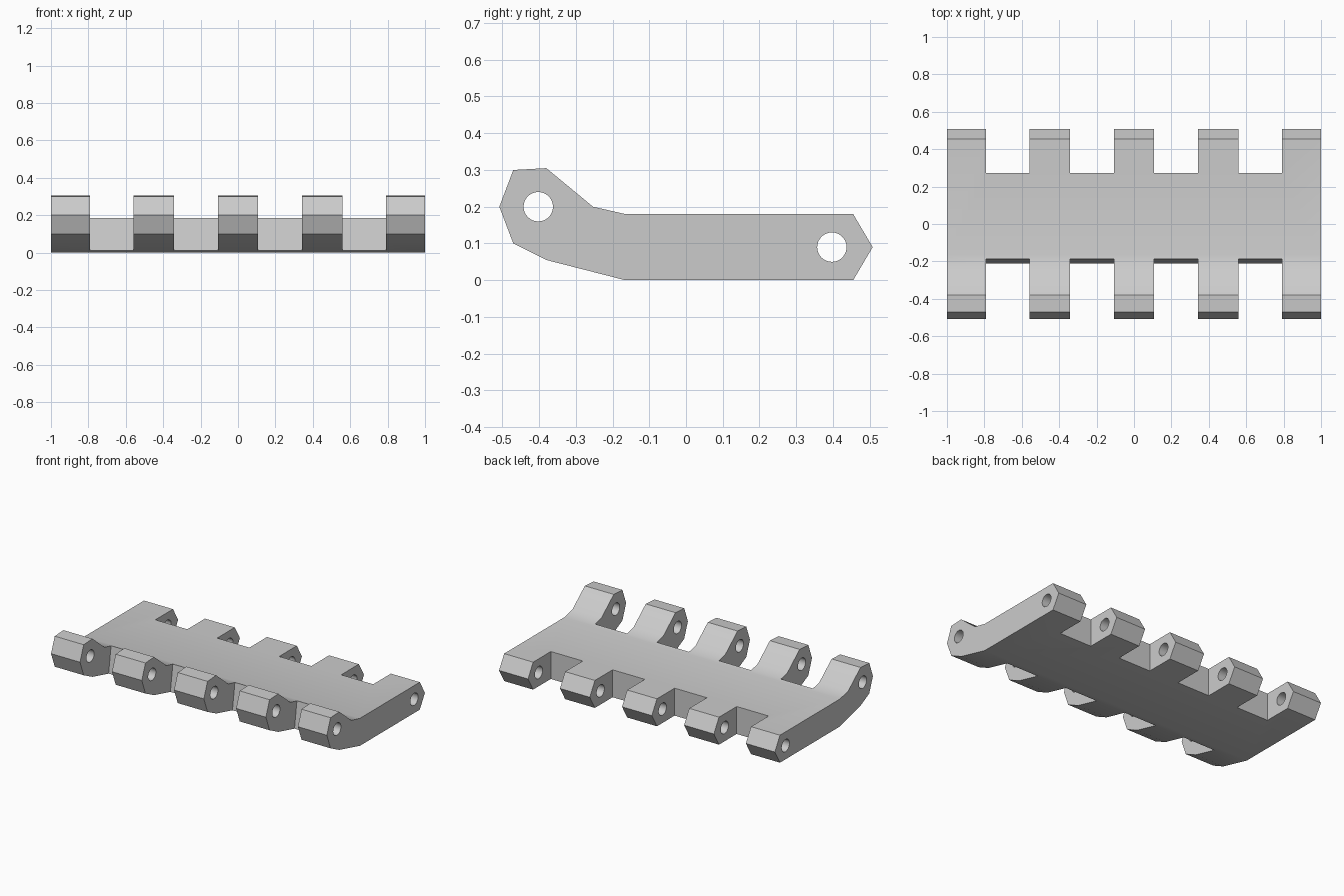
import bpy
import bmesh
import math
from mathutils import Matrix

cube = bpy.data.objects.get("Cube")
if cube:
    bpy.data.objects.remove(cube, do_unlink=True)

steel = bpy.data.materials.new("grey_steel")
steel.use_nodes = True
steel.diffuse_color = (0.6, 0.6, 0.6, 1)
steel.node_tree.nodes["Principled BSDF"].inputs["Base Color"].default_value = (0.6, 0.6, 0.6, 1)


def add_prism(bm, profile, x0, x1):
    """Extrude a (y, z) outline along x."""
    face = bm.faces.new([bm.verts.new((x0, y, z)) for y, z in profile])
    new = bmesh.ops.extrude_face_region(bm, geom=[face])["geom"]
    verts = [v for v in new if isinstance(v, bmesh.types.BMVert)]
    bmesh.ops.translate(bm, verts=verts, vec=(x1 - x0, 0, 0))


def make_object(name, bm):
    bmesh.ops.recalc_face_normals(bm, faces=bm.faces)
    mesh = bpy.data.meshes.new(name)
    bm.to_mesh(mesh)
    bm.free()
    obj = bpy.data.objects.new(name, mesh)
    obj.data.materials.append(steel)
    bpy.context.collection.objects.link(obj)
    return obj


def cut(target, cutter):
    cutter.hide_render = True
    mod = target.modifiers.new(cutter.name, "BOOLEAN")
    mod.operation = "DIFFERENCE"
    mod.solver = "EXACT"
    mod.object = cutter
    bpy.context.view_layer.objects.active = target
    bpy.ops.object.modifier_apply(modifier=mod.name)
    bpy.data.objects.remove(cutter, do_unlink=True)


# Side outline of the link, from the raised front hinge to the rear hinge
outline = [(-0.508, 0.2), (-0.47, 0.1), (-0.38, 0.055), (-0.165, 0),
           (0.455, 0), (0.508, 0.09), (0.455, 0.18), (-0.165, 0.18),
           (-0.253, 0.2), (-0.38, 0.305), (-0.47, 0.3)]
bm = bmesh.new()
add_prism(bm, outline, -1, 1)
link = make_object("track_link", bm)

# Gaps between the five hinge lugs at the front and rear
front_gap = [(-0.7, -0.1), (-0.228, -0.1), (-0.155, 0.4), (-0.7, 0.4)]
rear_gap = [(0.272, -0.1), (0.7, -0.1), (0.7, 0.4), (0.272, 0.4)]
bm = bmesh.new()
for inner, outer in [(0.108, 0.342), (0.558, 0.79)]:
    for side in (-1, 1):
        for gap in (front_gap, rear_gap):
            add_prism(bm, gap, side * inner, side * outer)
cut(link, make_object("lug_gaps", bm))

# Pin bores through both rows of lugs
bm = bmesh.new()
for y, z in [(-0.402, 0.2), (0.397, 0.09)]:
    place = Matrix.Translation((0, y, z)) @ Matrix.Rotation(math.pi / 2, 4, "Y")
    bmesh.ops.create_cone(bm, cap_ends=True, segments=32, radius1=0.04,
                          radius2=0.04, depth=2.2, matrix=place)
cut(link, make_object("pin_bores", bm))

# Smooth bores and gentle bends, keep the hinge edges crisp
bpy.ops.object.select_all(action="DESELECT")
link.select_set(True)
bpy.context.view_layer.objects.active = link
bpy.ops.object.shade_smooth_by_angle(angle=math.radians(30))
